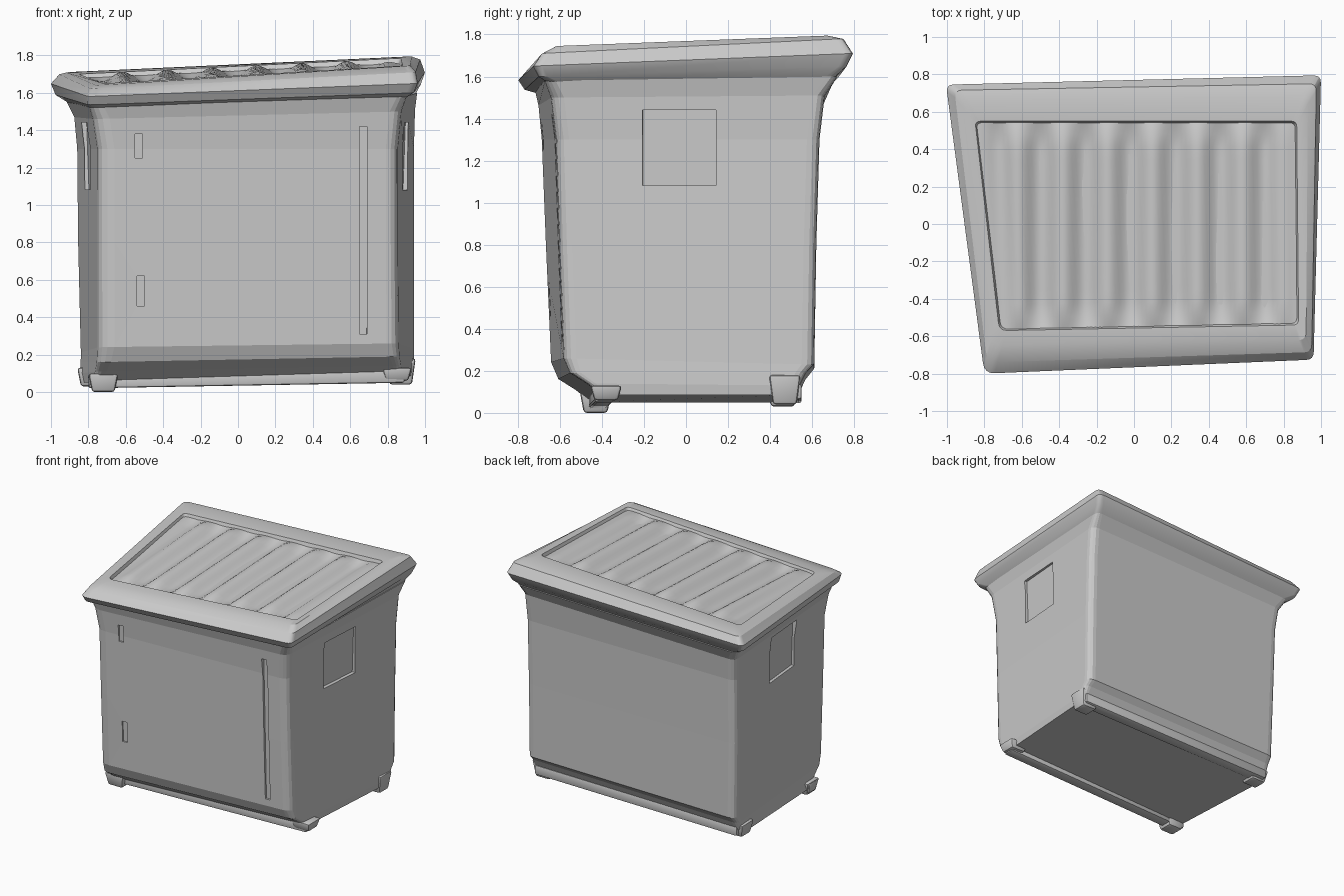
import bpy, bmesh, math
from mathutils import Vector, Euler

if "Cube" in bpy.data.objects:
    bpy.data.objects.remove(bpy.data.objects["Cube"])


def select(ob):
    bpy.ops.object.select_all(action='DESELECT')
    ob.select_set(True)
    bpy.context.view_layer.objects.active = ob


def finish(name, bm, angle=25):
    bmesh.ops.recalc_face_normals(bm, faces=bm.faces[:])
    me = bpy.data.meshes.new(name)
    bm.to_mesh(me)
    bm.free()
    ob = bpy.data.objects.new(name, me)
    bpy.context.collection.objects.link(ob)
    select(ob)
    bpy.ops.object.shade_smooth_by_angle(angle=math.radians(angle))
    return ob


def rounded_ring(corners, r, n=5):
    """Four corner points turned into a loop with rounded corners."""
    pts = [Vector(c) for c in corners]
    out = []
    for i, p in enumerate(pts):
        rad = r * (1.4 if i == 0 else 1)      # front-left corner is the softest
        a = p + (pts[i - 1] - p).normalized() * rad
        b = p + (pts[(i + 1) % 4] - p).normalized() * rad
        for k in range(n):
            t = k / (n - 1)
            out.append(a * (1 - t) ** 2 + p * 2 * t * (1 - t) + b * t * t)
    return out


def loft(name, rings):
    bm = bmesh.new()
    loops = [[bm.verts.new(p) for p in rounded_ring(c, r)] for r, c in rings]
    for a, b in zip(loops, loops[1:]):
        for i in range(len(a)):
            j = (i + 1) % len(a)
            bm.faces.new((a[i], a[j], b[j], b[i]))
    bm.faces.new(loops[0][::-1])
    bm.faces.new(loops[-1])
    return finish(name, bm)


def box(name, lo, hi, bevel=0.0, rot=(0, 0, 0), taper=1.0):
    lo, hi = Vector(lo), Vector(hi)
    mid, size = (lo + hi) / 2, hi - lo
    bm = bmesh.new()
    bmesh.ops.create_cube(bm, size=1)
    for v in bm.verts:
        s = taper if v.co.z < 0 else 1
        v.co = Vector((v.co.x * size.x * s, v.co.y * size.y * s, v.co.z * size.z))
        v.co.rotate(Euler([math.radians(a) for a in rot]))
        v.co += mid
    if bevel:
        bmesh.ops.bevel(bm, geom=bm.edges[:], offset=bevel, segments=2,
                        profile=0.5, affect='EDGES')
    return finish(name, bm)


def cut(target, cutter):
    m = target.modifiers.new("recess", 'BOOLEAN')
    m.operation, m.solver, m.object = 'DIFFERENCE', 'EXACT', cutter
    cutter.hide_render = True
    select(target)
    bpy.ops.object.modifier_apply(modifier=m.name)
    bpy.data.objects.remove(cutter)


# body: lopsided tub, corners front-left, front-right, back-right, back-left
body = loft("container_body", [
    (.03, [(-.78, -.45, .05), (.87, -.40, .085), (.93, .51, .085), (-.83, .51, .05)]),
    (.04, [(-.76, -.53, .11), (.87, -.47, .14), (.94, .54, .13), (-.845, .54, .10)]),
    (.05, [(-.75, -.61, .16), (.86, -.55, .19), (.945, .57, .19), (-.845, .57, .16)]),
    (.06, [(-.745, -.645, .24), (.855, -.58, .26), (.945, .61, .23), (-.845, .61, .21)]),
    (.06, [(-.745, -.67, .8), (.85, -.60, .8), (.945, .62, .8), (-.86, .62, .8)]),
    (.06, [(-.745, -.69, 1.3), (.85, -.615, 1.3), (.945, .635, 1.3), (-.865, .635, 1.3)]),
    (.06, [(-.77, -.705, 1.46), (.87, -.64, 1.50), (.95, .66, 1.51), (-.88, .655, 1.47)]),
    (.05, [(-.79, -.72, 1.53), (.90, -.67, 1.58), (.96, .72, 1.60), (-.92, .69, 1.55)]),
])

# rim frame around the lid, ending in a sunken tray
loft("lid_frame", [
    (.05, [(-.78, -.70, 1.515), (.89, -.65, 1.57), (.95, .70, 1.59), (-.90, .67, 1.54)]),
    (.04, [(-.80, -.77, 1.535), (.94, -.70, 1.60), (.98, .765, 1.65), (-.98, .72, 1.59)]),
    (.04, [(-.80, -.80, 1.58), (.96, -.725, 1.65), (1.0, .795, 1.71), (-1.005, .745, 1.65)]),
    (.04, [(-.785, -.74, 1.62), (.95, -.685, 1.71), (.975, .75, 1.78), (-.96, .715, 1.70)]),
    (.04, [(-.76, -.65, 1.64), (.92, -.62, 1.745), (.93, .68, 1.795), (-.92, .66, 1.71)]),
    (.03, [(-.72, -.57, 1.65), (.88, -.54, 1.745), (.87, .55, 1.785), (-.85, .55, 1.70)]),
    (.03, [(-.70, -.55, 1.60), (.86, -.52, 1.70), (.85, .53, 1.73), (-.83, .53, 1.65)]),
])

# corrugated lid panel: ribs run front to back
FL, FR, BR, BL = (Vector(c) for c in [(-.74, -.57, 1.63), (.88, -.54, 1.725),
                                      (.87, .55, 1.76), (-.85, .55, 1.68)])
bm = bmesh.new()
NX, NY = 72, 16
grid = []
for j in range(NY + 1):
    v = j / NY
    row = []
    for i in range(NX + 1):
        u = i / NX
        p = (FL * (1 - u) + FR * u) * (1 - v) + (BL * (1 - u) + BR * u) * v
        fade = min(1, u / .1, (1 - u) / .1, v / .08, (1 - v) / .08)
        p.z += .028 * fade * math.cos(2 * math.pi * (p.x - .10) / .24)
        row.append(bm.verts.new(p))
    grid.append(row)
for a, b in zip(grid, grid[1:]):
    for i in range(NX):
        bm.faces.new((a[i], a[i + 1], b[i + 1], b[i]))
finish("corrugated_lid", bm, 40)

# shallow side pockets that follow the slanted side walls
cut(body, box("right_pocket", (.875, -.21, 1.08), (1.0, .14, 1.44), rot=(0, 2, -4.4)))
cut(body, box("left_pocket", (-.93, -.21, 1.08), (-.787, .14, 1.44), rot=(0, -2, 5.2)))

# narrow slots in the front wall: x, floor depth y, bottom, top
for x, y, z0, z1 in [(.67, -.592, .31, 1.42), (-.53, -.67, 1.25, 1.38),
                     (-.52, -.638, .46, .62)]:
    cut(body, box("front_slot", (x - .02, y - .06, z0), (x + .02, y, z1), rot=(1.8, 0, 2)))
select(body)
bpy.ops.object.shade_flat()

# skid rails under the front and back edges, lower on the left
box("front_skid", (-.80, -.45, .035), (.89, -.36, .11), .012, rot=(0, -1, 1))
box("back_skid", (-.82, .46, .055), (.92, .55, .13), .012, rot=(0, -.6, 0))

# corner feet: name, centre x, centre y, bottom, height
for name, x, y, z0, h in [("front_left", -.72, -.43, 0, .1), ("front_right", .85, -.38, .06, .07),
                          ("back_left", -.78, .46, .03, .1), ("back_right", .87, .47, .04, .14)]:
    box(name + "_foot", (x - .08, y - .075, z0), (x + .08, y + .075, z0 + h), .015, taper=.75)
